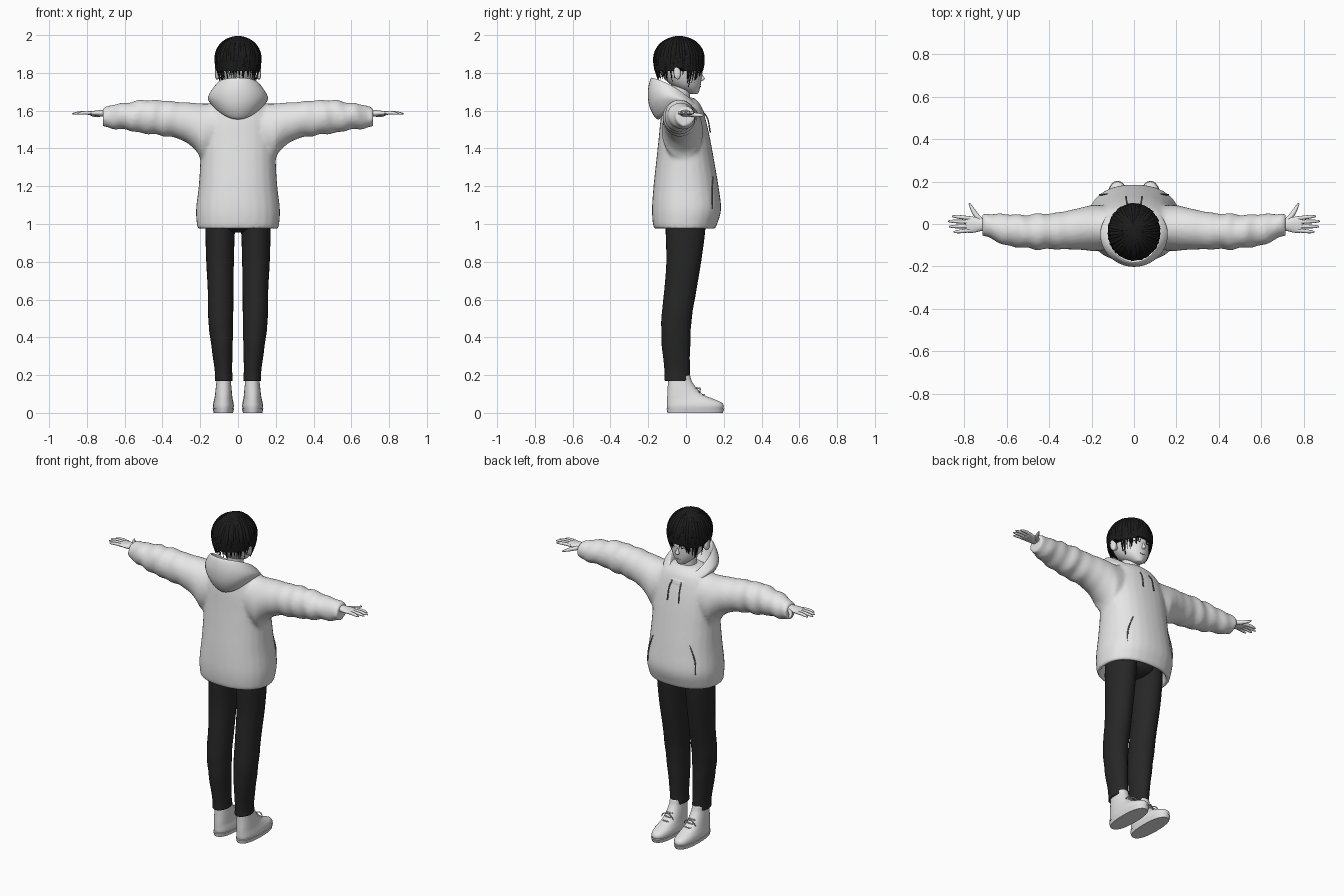
import bpy, bmesh, math, random
from math import sin, cos, pi, radians, sqrt

random.seed(4)
cube = bpy.data.objects.get("Cube")
if cube:
    bpy.data.objects.remove(cube, do_unlink=True)


def material(name, v):
    m = bpy.data.materials.new(name)
    m.use_nodes = True
    col = (v, v, v, 1)
    m.diffuse_color = col
    bsdf = next(n for n in m.node_tree.nodes if n.type == 'BSDF_PRINCIPLED')
    bsdf.inputs["Base Color"].default_value = col
    bsdf.inputs["Roughness"].default_value = 0.8
    return m


CLOTH = material("white cloth", 0.8)
SKIN = material("pale skin", 0.8)
SHOE = material("white shoe", 0.78)
DARK = material("dark trousers", 0.02)
HAIR = material("black hair", 0.011)
LINE = material("grey seam", 0.2)


def activate(ob):
    bpy.ops.object.select_all(action='DESELECT')
    ob.select_set(True)
    bpy.context.view_layer.objects.active = ob


def surface(name, rings, mat, caps=True, mirror=False, angle=50):
    """Skin a list of closed point rings."""
    bm = bmesh.new()
    rows = [[bm.verts.new(p) for p in r] for r in rings]
    n = len(rows[0])
    for a, b in zip(rows, rows[1:]):
        for i in range(n):
            bm.faces.new((a[i], a[(i + 1) % n], b[(i + 1) % n], b[i]))
    if caps:
        bm.faces.new(rows[0])
        bm.faces.new(rows[-1])
    bmesh.ops.recalc_face_normals(bm, faces=bm.faces)
    me = bpy.data.meshes.new(name)
    bm.to_mesh(me)
    bm.free()
    me.materials.append(mat)
    ob = bpy.data.objects.new(name, me)
    bpy.context.collection.objects.link(ob)
    activate(ob)
    bpy.ops.object.shade_smooth_by_angle(angle=radians(angle))
    if mirror:
        ob.modifiers.new("Mirror", 'MIRROR')
    return ob


def smooth_keys(keys, sub):
    """Catmull-Rom interpolation of key sections."""
    out = []
    for i in range(len(keys) - 1):
        k = [keys[max(i - 1, 0)], keys[i], keys[i + 1], keys[min(i + 2, len(keys) - 1)]]
        for s in range(sub):
            t = s / sub
            out.append([b + 0.5 * t * (c - a + t * (2*a - 5*b + 4*c - d + t * (3*(b - c) + d - a)))
                        for a, b, c, d in zip(*k)])
    return out + [list(keys[-1])]


def loft(name, keys, mat, axis='z', sub=4, n=28, power=2, wobble=None, **kw):
    """Each key is (position, low, high, low, high) of an oval section."""
    rings = []
    for p, a0, a1, b0, b1 in smooth_keys(keys, sub):
        ring = []
        for i in range(n):
            t = 2 * pi * i / n
            c, s = cos(t), sin(t)
            k = (abs(c) ** power + abs(s) ** power) ** (-1 / power)
            if wobble:
                k *= 1 + wobble(p, t)
            u = (a0 + a1) / 2 + (a1 - a0) / 2 * c * k
            v = (b0 + b1) / 2 + (b1 - b0) / 2 * s * k
            ring.append((u, v, p) if axis == 'z' else (p, u, v))
        rings.append(ring)
    return surface(name, rings, mat, **kw)


def tubes(name, paths, mat, depth, sides=2):
    """Tapered tubes: every path is a list of (x, y, z, radius factor)."""
    cu = bpy.data.curves.new(name, 'CURVE')
    cu.dimensions = '3D'
    cu.bevel_depth, cu.bevel_resolution, cu.resolution_u = depth, sides, 3
    cu.use_fill_caps = True
    for path in paths:
        sp = cu.splines.new('NURBS')
        sp.points.add(len(path) - 1)
        for q, (x, y, z, r) in zip(sp.points, path):
            q.co, q.radius = (x, y, z, 1), r
        sp.order_u, sp.use_endpoint_u = 3, True
    cu.materials.append(mat)
    ob = bpy.data.objects.new(name, cu)
    bpy.context.collection.objects.link(ob)
    activate(ob)
    bpy.ops.object.convert(target='MESH')
    return bpy.context.object


def both(paths):
    return paths + [[(-x, y, z, r) for x, y, z, r in p] for p in paths]


# Hooded top: body and creased sleeves fused into one soft skin
body = loft("sweater", [
    (1.04, -.18, .18, -.14, .13), (.98, -.195, .195, -.152, .14), (.972, -.21, .21, -.165, .152),
    (1.0, -.218, .218, -.175, .165), (1.08, -.222, .222, -.18, .186), (1.2, -.208, .208, -.172, .172),
    (1.33, -.2, .2, -.158, .15), (1.45, -.2, .2, -.145, .128), (1.55, -.19, .19, -.135, .105),
    (1.63, -.15, .15, -.118, .078), (1.67, -.08, .08, -.09, .04)], CLOTH, power=2.3)


def creases(x, t):
    fade = min(max((x - .25) / .2, 0), 1)
    return fade * (.05 * sin(x * 72 + 1.5 * sin(t)) + .03 * sin(x * 45 + 2 * t))


sleeves = loft("sleeves", [
    (.05, -.11, .08, 1.40, 1.64), (.18, -.128, .09, 1.34, 1.638), (.22, -.125, .085, 1.385, 1.64),
    (.28, -.12, .07, 1.435, 1.645), (.36, -.12, .055, 1.462, 1.65), (.47, -.118, .046, 1.475, 1.658),
    (.58, -.105, .045, 1.495, 1.645), (.66, -.08, .05, 1.505, 1.632), (.69, -.062, .05, 1.51, 1.622),
    (.715, -.055, .046, 1.514, 1.615)], CLOTH, axis='x', sub=6, wobble=creases, mirror=True)
bpy.ops.object.modifier_apply(modifier="Mirror")
body.select_set(True)
bpy.context.view_layer.objects.active = body
bpy.ops.object.join()
rm = body.modifiers.new("Fuse", 'REMESH')
rm.mode, rm.voxel_size, rm.use_smooth_shade = 'VOXEL', .011, True
sm = body.modifiers.new("Soften", 'SMOOTH')
sm.factor, sm.iterations = .5, 5


# Hood lying around the neck: rx, front y, back y, front z, side z, back z
def hood_ring(rx, yf, yb, zf, zs, zb, n=40):
    ring = []
    for i in range(n):
        c, s = cos(2 * pi * i / n), sin(2 * pi * i / n)
        y = (yf + yb) / 2 + (yf - yb) / 2 * s
        ring.append((rx * c, y, zs + (zf - zb) / 2 * s + ((zf + zb) / 2 - zs) * s * s))
    return ring


hood_keys = [(.10, .07, -.12, 1.56, 1.62, 1.57), (.135, .094, -.155, 1.555, 1.625, 1.555),
             (.158, .098, -.193, 1.575, 1.66, 1.62), (.152, .092, -.202, 1.60, 1.685, 1.70),
             (.125, .08, -.188, 1.615, 1.715, 1.768), (.112, .07, -.172, 1.612, 1.712, 1.762),
             (.09, .055, -.14, 1.59, 1.65, 1.68), (.05, .03, -.07, 1.57, 1.6, 1.6)]
surface("hood", [hood_ring(*k) for k in smooth_keys(hood_keys, 4)], CLOTH)

# Drawstrings, pocket openings and the hem seam
tubes("drawstrings", both([[(.03, .085, 1.60, 1), (.036, .112, 1.57, 1), (.037, .122, 1.53, 1),
                            (.038, .128, 1.485, 1.2)]]), LINE, .0035)
tubes("pocket_openings", both([[(.125, .143, 1.25, .5), (.15, .138, 1.19, 1), (.165, .138, 1.13, 1),
                                (.163, .140, 1.08, .5)]]), LINE, .004)

# Trousers
loft("trouser_legs", [
    (1.08, .004, .165, -.11, .10), (.97, .016, .172, -.108, .102), (.8, .022, .168, -.104, .08),
    (.65, .024, .16, -.115, .055), (.5, .026, .158, -.13, .03), (.36, .028, .142, -.128, .022),
    (.24, .031, .125, -.115, .02), (.19, .029, .122, -.113, .022), (.17, .03, .121, -.112, .021),
    (.175, .045, .105, -.09, .005)], DARK, mirror=True,
    wobble=lambda z, t: .018 * sin(z * 48 + 2 * t) * max(0, 1 - abs(z - .42) / .25))
loft("trouser_seat", [(.955, -.05, .05, -.06, .05), (.99, -.14, .14, -.11, .1),
                      (1.1, -.17, .17, -.12, .11)], DARK)

# Ankle boots with soles and laces
loft("shoes", [
    (.012, .026, .128, -.096, .19), (.035, .022, .132, -.1, .2), (.055, .024, .13, -.1, .188),
    (.072, .028, .126, -.1, .15), (.095, .031, .122, -.099, .095), (.13, .034, .118, -.097, .056),
    (.17, .038, .114, -.096, .03), (.2, .038, .114, -.096, .02), (.205, .05, .1, -.08, 0)],
    SHOE, power=2.4, mirror=True)
loft("soles", [(0, .026, .129, -.098, .195), (.022, .021, .134, -.103, .203),
               (.026, .03, .125, -.095, .19)], SHOE, sub=1, power=2.4, mirror=True, angle=30)
laces = [[(.055, y - .012, z, 1), (.077, y + .006, z + .006, 1), (.098, y - .012, z, 1)]
         for y, z in ((.1, .094), (.078, .112), (.06, .13))]
laces += [[(.077, .062, .13, 1), (.077 + d, .085, .14, 1), (.077 + 1.4 * d, .07, .105, .8)]
          for d in (-.028, .028)]
tubes("laces", both(laces), SHOE, .0035, 1)

# Hands
loft("palms", [(.68, -.03, .025, 1.568, 1.603), (.72, -.033, .025, 1.568, 1.604),
               (.755, -.041, .034, 1.573, 1.6), (.785, -.041, .036, 1.576, 1.597),
               (.797, -.035, .03, 1.58, 1.593)], SKIN, axis='x', mirror=True)
fingers = [[(.77, y, 1.587, 1), (.81, (y + e) / 2, 1.59, 1), (tip - .015, e, 1.586, .85), (tip, e, 1.583, .35)]
           for y, e, tip in ((.027, .036, .858), (.009, .013, .877), (-.011, -.012, .872), (-.03, -.037, .85))]
fingers.append([(.715, .01, 1.582, 1.3), (.745, .04, 1.578, 1.3), (.765, .075, 1.576, 1), (.777, .098, 1.576, .4)])
tubes("fingers", both(fingers), SKIN, .0095)

# Neck, head, nose and ears
loft("neck", [(1.57, -.055, .055, -.085, .025), (1.66, -.046, .046, -.075, .02),
              (1.76, -.05, .05, -.08, .025)], SKIN)
loft("head", [(1.688, -.012, .012, .03, .056), (1.695, -.028, .028, .005, .066),
              (1.73, -.068, .068, -.07, .077), (1.78, -.092, .092, -.12, .083),
              (1.85, -.104, .104, -.145, .084), (1.92, -.095, .095, -.14, .07),
              (1.97, -.05, .05, -.09, .03)], SKIN)
loft("nose", [(1.758, -.008, .008, .07, .086), (1.768, -.012, .012, .07, .1),
              (1.785, -.008, .008, .065, .09), (1.81, -.005, .005, .06, .083)], SKIN, n=12)
loft("ears", [(.09, -.055, -.035, 1.775, 1.815), (.112, -.062, -.028, 1.765, 1.83),
              (.12, -.065, -.035, 1.775, 1.83), (.122, -.055, -.045, 1.79, 1.81)],
     SKIN, axis='x', n=16, mirror=True)


# Painted eyelids and mouth as thin lines on the face
def face_line(x0, x1, z, bow, rx, cy, ry):
    xs = [x0 + (x1 - x0) * i / 6 for i in range(7)]
    return [(x, cy + ry * sqrt(1 - (x / rx) ** 2), z + bow * sin(pi * i / 6), .4 + sin(pi * i / 6))
            for i, x in enumerate(xs)]


tubes("eyelids", both([face_line(.022, .062, 1.797, .008, .097, -.02, .104)]), HAIR, .002)
tubes("mouth", [face_line(-.018, .018, 1.731, -.003, .068, .003, .0745)], LINE, .0016)


# Hair: a bowl shaped cap covered with overlapping tapered locks
def hair_point(a, z, grow):
    h = (z - 1.86) / .14
    k = sqrt(max(0, 1 - h * h)) if h > 0 else 1 - .3 * h * h
    return (.127 * grow * k * cos(a), -.037 + .139 * grow * k * sin(a), 1.86 + (z - 1.86) * (grow if h > 0 else 1))


def hair_end(a):
    s = sin(a)
    if s > .9:
        return 1.805
    if s > .25:
        return 1.742
    return 1.805 if s > -.25 else 1.765 - .01 * s


cap = []
for j in range(14):
    t = j / 13
    cap.append([hair_point(a, 1.999 + (max(hair_end(a), 1.79) + .02 - 1.999) * t ** 1.6, .97)
                for a in (2 * pi * i / 48 for i in range(48))])
surface("hair_cap", cap, HAIR)

locks = []
for i in range(76):
    a = 2 * pi * i / 76 + random.uniform(-.03, .03)
    end = hair_end(a) + random.uniform(-.018, .012)
    swirl = random.uniform(-.12, .12)
    grow = random.uniform(.92, .95)
    path = []
    for j in range(9):
        t = j / 8
        x, y, z = hair_point(a + swirl * t * t, 1.995 + (end - 1.995) * t ** 1.7, grow)
        path.append((x, y, z, (.35 + .65 * min(1, 2.2 * t)) * (1 if t < .65 else max(.08, (1 - t) / .35))))
    locks.append(path)
tubes("hair_locks", locks, HAIR, .0105, 1)
